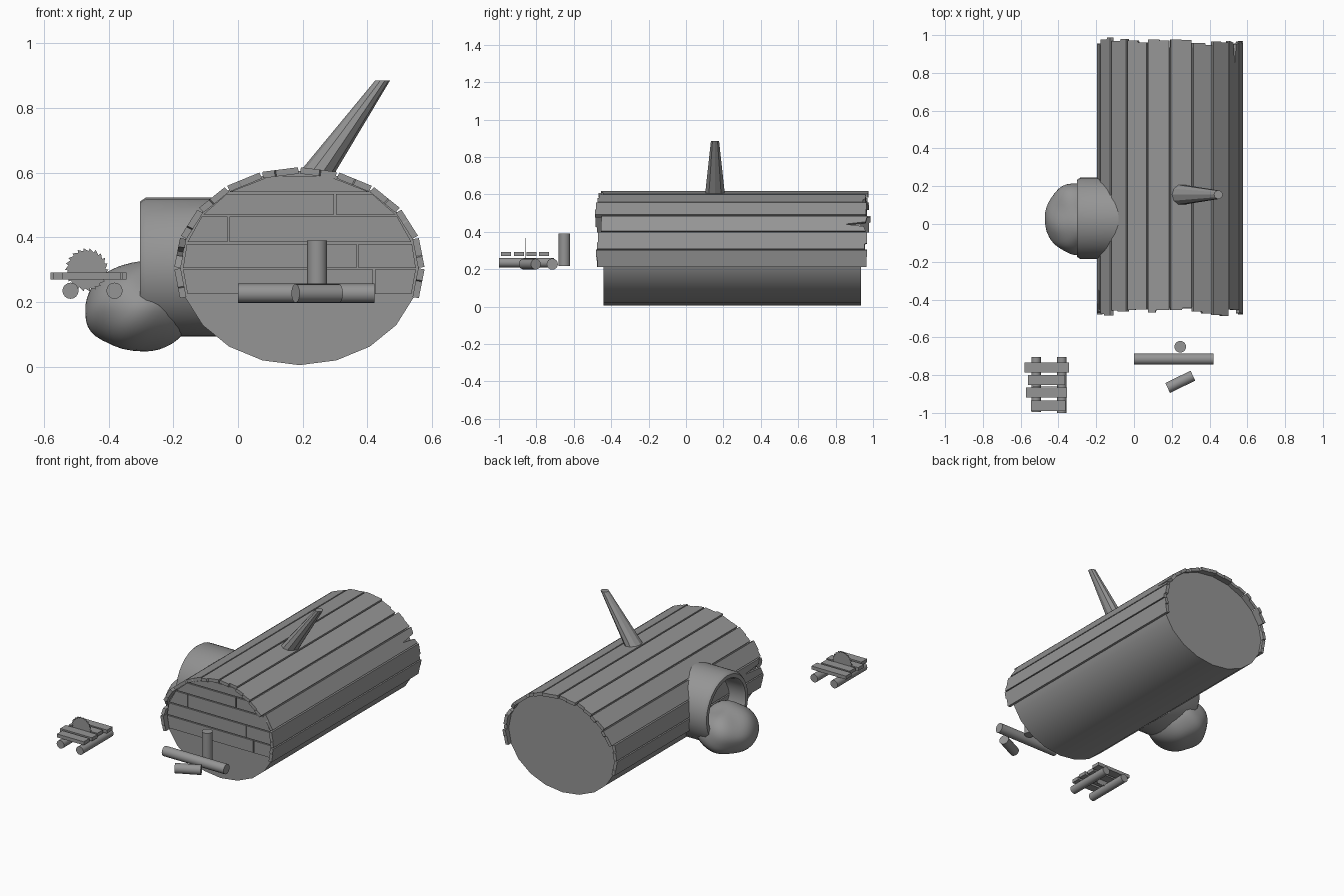
import bpy, bmesh, math, random
from mathutils import Vector, Matrix

random.seed(4)
if "Cube" in bpy.data.objects:
    bpy.data.objects.remove(bpy.data.objects["Cube"])

grey = bpy.data.materials.new("weathered_grey")
grey.use_nodes = True
COLOUR = (0.3, 0.3, 0.3, 1)
grey.diffuse_color = COLOUR
grey.node_tree.nodes["Principled BSDF"].inputs["Base Color"].default_value = COLOUR

CX, CZ = 0.19, 0.305          # centre of the barrel-shaped hall
SIDES = 20
STEP = math.tau / SIDES


def finish(name, bm, smooth=False):
    bmesh.ops.recalc_face_normals(bm, faces=bm.faces)
    mesh = bpy.data.meshes.new(name)
    bm.to_mesh(mesh)
    bm.free()
    ob = bpy.data.objects.new(name, mesh)
    bpy.context.collection.objects.link(ob)
    mesh.materials.append(grey)
    if smooth:
        bpy.ops.object.select_all(action='DESELECT')
        ob.select_set(True)
        bpy.context.view_layer.objects.active = ob
        bpy.ops.object.shade_smooth_by_angle(angle=math.radians(35))
    return ob


def prism(bm, points, offset):
    """Extrude a closed outline by a vector."""
    face = bm.faces.new([bm.verts.new(p) for p in points])
    new = bmesh.ops.extrude_face_region(bm, geom=[face])["geom"]
    # Keep the starting face so that the prism is closed
    verts = [v for v in new if isinstance(v, bmesh.types.BMVert)]
    bmesh.ops.translate(bm, verts=verts, vec=offset)
    if not face.is_valid:
        bmesh.ops.holes_fill(bm, edges=bm.edges)


def log(name, start, end, r):
    start, end = Vector(start), Vector(end)
    axis = end - start
    bm = bmesh.new()
    turn = axis.to_track_quat('Z', 'Y').to_matrix().to_4x4()
    bmesh.ops.create_cone(bm, cap_ends=True, segments=16, radius1=r, radius2=r,
                          depth=axis.length,
                          matrix=Matrix.Translation((start + end) / 2) @ turn)
    return finish(name, bm, True)


def board(name, x0, x1, y0, y1, z0, z1):
    bm = bmesh.new()
    outline = [(x0, y0, z0), (x1, y0, z0), (x1, y1, z0), (x0, y1, z0)]
    prism(bm, outline, Vector((0, 0, z1 - z0)))
    return finish(name, bm)


def oval(angle, rx, rz, y=0):
    """Point on the hall's oval section, angle measured from the top."""
    return Vector((CX + rx * math.sin(angle), y, CZ + rz * math.cos(angle)))


# Hall body
bm = bmesh.new()
prism(bm, [oval(i * STEP, 0.37, 0.3, -0.44) for i in range(SIDES)],
      Vector((0, 1.375, 0)))
finish("hall_body", bm, True)

# Roof planks with ragged ends
for i in range(-6, 6):
    a, b = i * STEP + 0.012, (i + 1) * STEP - 0.012
    left, right = oval(a, 0.387, 0.312), oval(b, 0.387, 0.312)
    mid = (a + b) / 2
    inward = Vector((-math.sin(mid), 0, -math.cos(mid))) * 0.02

    def ragged(base):
        main = base + random.uniform(-0.015, 0.015)
        cut = random.uniform(0.3, 0.7)
        other = main + random.uniform(-0.014, 0.014)
        return [(0, main), (cut, main), (cut + 0.04, other), (1, other)]
    front, back = ragged(-0.467), ragged(0.965)
    if i == 3:                  # split plank at the back
        back = [(0, 0.97), (0.4, 0.96), (0.55, 0.85), (0.7, 0.95), (1, 0.96)]
    if i == -5:                 # split plank at the front
        front = [(0, -0.47), (0.4, -0.46), (0.55, -0.31), (0.7, -0.45), (1, -0.46)]
    outline = [left.lerp(right, u) + Vector((0, y, 0))
               for u, y in front + back[::-1]]
    bm = bmesh.new()
    prism(bm, outline, inward)
    finish("roof_plank", bm)

# Front wall boards, trimmed to the oval, with staggered joints
rows = [(0.225, 0.3, 0.42), (0.306, 0.38, 0.37), (0.386, 0.465, -0.03),
        (0.471, 0.535, 0.3), (0.541, 0.59, None)]
for z0, z1, joint in rows:
    def half(z):
        return 0.36 * math.sqrt(max(0, 1 - ((z - CZ) / 0.294) ** 2))
    bm = bmesh.new()
    ends = [CX - 1, CX + 1] if joint is None else [CX - 1, joint, CX + 1]
    for k in range(len(ends) - 1):
        def clip(x, z):
            return (min(max(x, CX - half(z)), CX + half(z)), -0.448, z)
        xa, xb = ends[k] + 0.003, ends[k + 1] - 0.003
        prism(bm, [clip(xa, z0), clip(xb, z0), clip(xb, z1), clip(xa, z1)],
              Vector((0, 0.012, 0)))
    finish("front_wall_board", bm)

# Leaning chimney with a level top
bm = bmesh.new()
rings = []
for x, z, r in [(0.205, 0.545, 0.062), (0.447, 0.885, 0.023)]:
    rings.append([bm.verts.new((x + r * math.cos(k * math.tau / 10),
                                0.155 + r * math.sin(k * math.tau / 10), z))
                  for k in range(10)])
for k in range(10):
    n = (k + 1) % 10
    bm.faces.new([rings[0][k], rings[0][n], rings[1][n], rings[1][k]])
for ring in rings:
    bm.faces.new(ring)
finish("chimney", bm)

# Round side porch: a thick open tube facing -x
bm = bmesh.new()
profile = [(0.0, 0.215), (-0.285, 0.215), (-0.303, 0.203), (-0.303, 0.18),
           (-0.29, 0.172), (-0.1, 0.172)]
verts = [bm.verts.new((x, 0.03, 0.308 + r)) for x, r in profile]
edges = [bm.edges.new(pair) for pair in zip(verts, verts[1:])]
bmesh.ops.spin(bm, geom=verts + edges, cent=(0, 0.03, 0.308), axis=(1, 0, 0),
               angle=math.tau, steps=32, use_merge=True)
bmesh.ops.remove_doubles(bm, verts=bm.verts, dist=0.0005)
finish("side_porch", bm, True)

# Lumpy boulder in the porch
bm = bmesh.new()
bmesh.ops.create_icosphere(bm, subdivisions=4, radius=1)
for v in bm.verts:
    p = v.co.copy()
    lump = 1 + 0.035 * math.sin(4 * p.y + 3 * p.z) * math.cos(5 * p.x - 2 * p.z)
    if p.z > 0:
        lump -= 0.06 * p.z * (1 + math.sin(5 * p.y))
    v.co = (-0.3 + 0.172 * p.x * lump - 0.015 * p.z * (p.x < 0) * p.x,
            0.03 + 0.19 * p.y * lump, 0.19 + 0.142 * p.z * lump)
for f in bm.faces:
    f.smooth = True
finish("boulder", bm)

# Loose logs in front of the hall
log("long_log", (0, -0.715, 0.227), (0.422, -0.715, 0.227), 0.03)
log("short_log", (0.178, -0.868, 0.227), (0.312, -0.803, 0.227), 0.029)
log("standing_log", (0.245, -0.65, 0.217), (0.245, -0.65, 0.39), 0.031)

# Saw bench: two runners, four boards and a toothed blade
log("left_runner", (-0.382, -1.0, 0.235), (-0.382, -0.705, 0.235), 0.025)
log("right_runner", (-0.518, -0.995, 0.235), (-0.518, -0.705, 0.235), 0.025)
for x0, x1, y in [(-0.58, -0.345, -0.76), (-0.56, -0.365, -0.826),
                  (-0.572, -0.355, -0.892), (-0.545, -0.362, -0.962)]:
    board("bench_board", x0, x1, y - 0.027, y + 0.027, 0.27, 0.291)

TEETH = 22
bm = bmesh.new()
outline = []
for k in range(TEETH):
    for r, shift in [(0.067, 0), (0.058, 0.15)]:
        t = (k + shift) * math.tau / TEETH
        outline.append((-0.468 + r * math.cos(t), -0.861, 0.3 + r * math.sin(t)))
prism(bm, outline, Vector((0, 0.004, 0)))
finish("saw_blade", bm)
